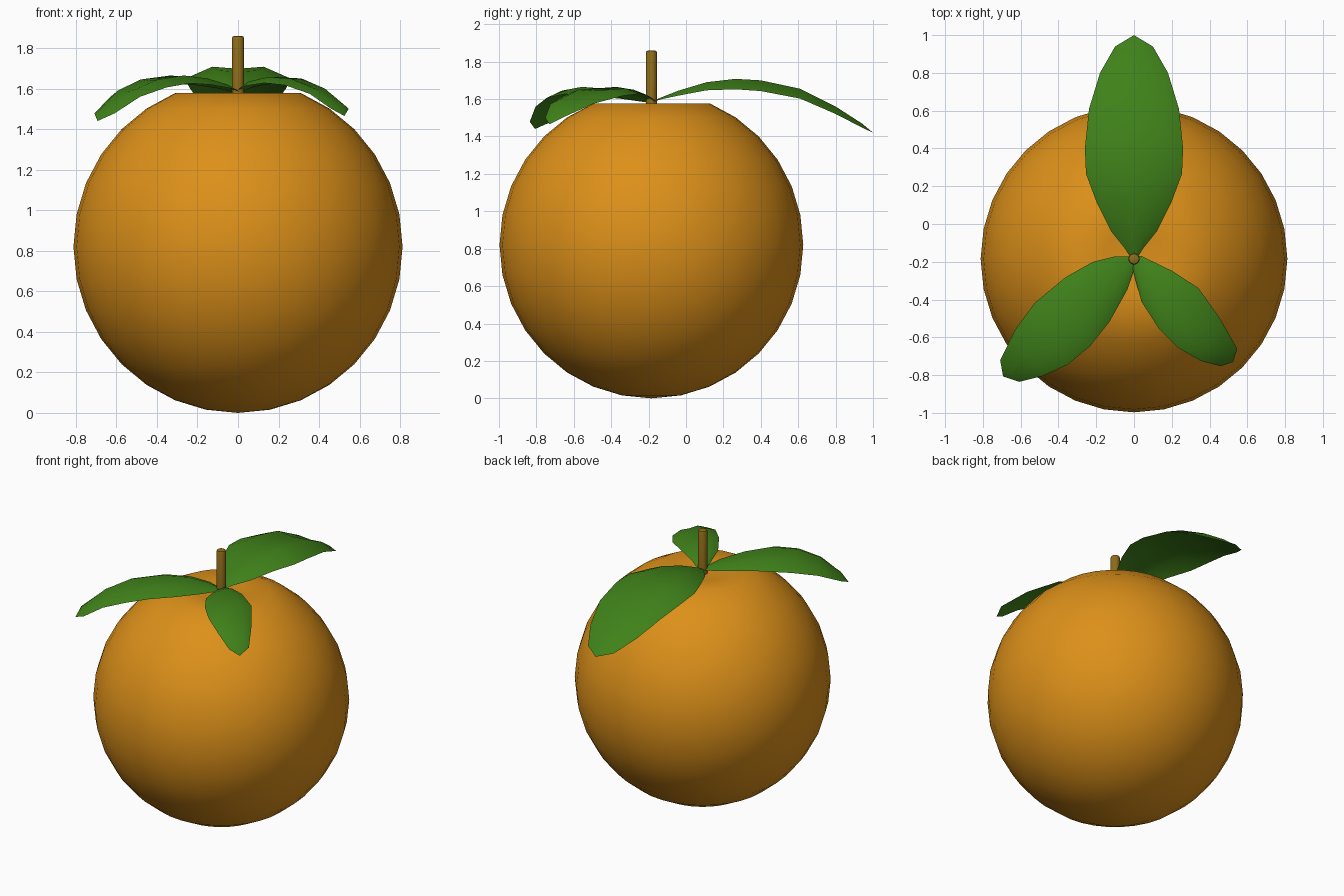
import bpy, bmesh, math
from mathutils import Vector

if "Cube" in bpy.data.objects:
    bpy.data.objects.remove(bpy.data.objects["Cube"])

CY = -0.185  # the fruit sits forward of the origin, behind it hangs the long leaf


def material(name, color):
    m = bpy.data.materials.new(name)
    m.diffuse_color = (*color, 1)
    m.use_nodes = True
    m.node_tree.nodes["Principled BSDF"].inputs["Base Color"].default_value = m.diffuse_color
    return m


def finish(name, bm, mat, angle=180):
    me = bpy.data.meshes.new(name)
    bm.to_mesh(me)
    bm.free()
    ob = bpy.data.objects.new(name, me)
    bpy.context.collection.objects.link(ob)
    me.materials.append(mat)
    bpy.ops.object.select_all(action='DESELECT')
    ob.select_set(True)
    bpy.context.view_layer.objects.active = ob
    bpy.ops.object.shade_smooth_by_angle(angle=math.radians(angle))
    return ob


orange = material("peel", (0.72, 0.28, 0.01))
green = material("leaf_green", (0.05, 0.22, 0.01))
brown = material("stem_brown", (0.27, 0.15, 0.01))

# Fruit: sphere with a dented crown
bm = bmesh.new()
bmesh.ops.create_uvsphere(bm, u_segments=32, v_segments=16, radius=1)
for v in bm.verts:
    r = math.hypot(v.co.x, v.co.y)
    if v.co.z > 0.95:
        v.co.z = 0.92 if r > 0.1 else 0.89
    v.co = Vector((v.co.x * 0.812, v.co.y * 0.812 + CY, v.co.z * 0.82 + 0.82))
finish("fruit", bm, orange)

# Stem: thin cylinder with a rounded top
bm = bmesh.new()
bmesh.ops.create_cone(bm, cap_ends=True, segments=16, radius1=0.03, radius2=0.03, depth=0.32)
top = [e for e in bm.edges if all(v.co.z > 0 for v in e.verts)]
bmesh.ops.bevel(bm, geom=top, offset=0.012, segments=2, affect='EDGES', profile=0.5)
bmesh.ops.translate(bm, verts=bm.verts, vec=(0, CY, 1.70))
finish("stem", bm, brown, 40)


# Leaf: cross rows of (distance, sideways shift, half width, skew, height)
def leaf(name, angle, rows):
    a = math.radians(angle)
    d = Vector((math.cos(a), math.sin(a), 0))
    n = Vector((-d.y, d.x, 0))
    bm = bmesh.new()
    grid = []
    for s, lat, hw, skew, z in rows:
        row = []
        for u, sag in ((-1, -0.22), (-0.5, 0), (0, -0.04), (0.5, 0), (1, -0.22)):
            p = d * (s + skew * u) + n * (lat + hw * u)
            row.append(bm.verts.new((p.x, p.y + CY, z + sag * hw)))
        grid.append(row)
    for r0, r1 in zip(grid, grid[1:]):
        for i in range(4):
            bm.faces.new((r0[i], r1[i], r1[i + 1], r0[i + 1]))
    bmesh.ops.remove_doubles(bm, verts=bm.verts, dist=1e-4)
    bmesh.ops.recalc_face_normals(bm, faces=bm.faces)
    if sum(f.normal.z for f in bm.faces) < 0:
        bmesh.ops.reverse_faces(bm, faces=bm.faces)
    finish(name, bm, green)


leaf("back_leaf", 90, [
    (0.01, 0, .02, 0, 1.59), (.055, 0, .048, 0, 1.61), (.145, 0, .12, 0, 1.645),
    (.295, 0, .196, 0, 1.69), (.45, 0, .254, 0, 1.708), (.585, 0, .26, 0, 1.70),
    (.795, 0, .238, 0, 1.655), (.985, 0, .18, 0, 1.56), (1.125, 0, .10, 0, 1.47),
    (1.185, 0, 0, 0, 1.42)])
leaf("left_leaf", 225, [
    (0, 0, .02, 0, 1.585), (.10, .005, .085, .04, 1.62), (.245, 0, .143, .08, 1.65),
    (.41, -.013, .175, .085, 1.665), (.59, -.03, .177, .055, 1.645),
    (.745, -.042, .138, .035, 1.59), (.885, -.046, .076, .005, 1.495),
    (.93, -.05, 0, 0, 1.44)])
leaf("right_leaf", 315, [
    (0, 0, .02, 0, 1.585), (.04, -.012, .05, -.025, 1.605), (.13, -.037, .095, -.058, 1.635),
    (.27, -.034, .133, -.08, 1.657), (.423, -.018, .15, -.072, 1.65),
    (.587, -.016, .116, -.045, 1.60), (.724, -.013, .064, -.002, 1.515),
    (.757, -.015, 0, 0, 1.465)])
